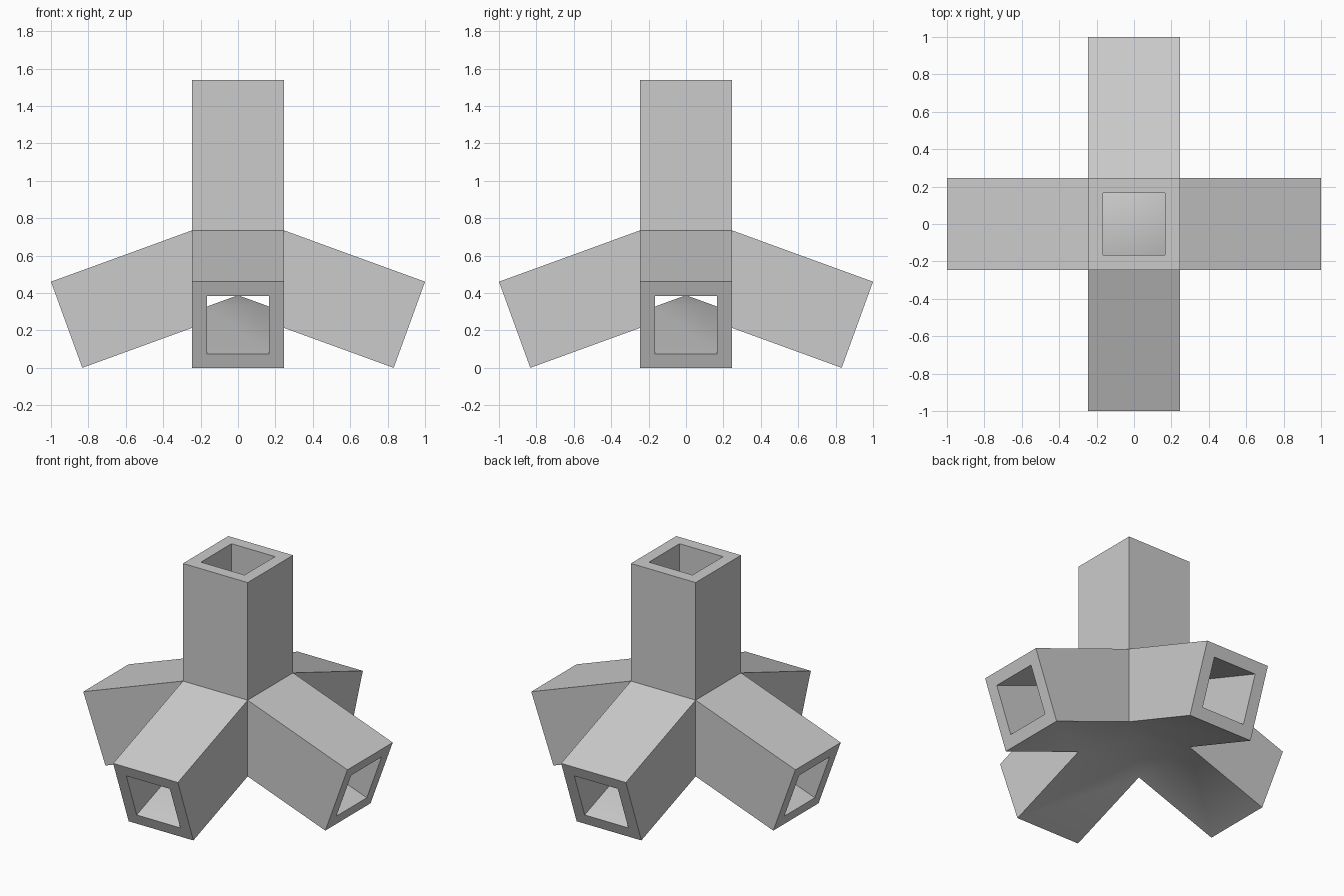
import bpy, bmesh, math
from mathutils import Matrix, Vector

cube = bpy.data.objects.get("Cube")
if cube:
    bpy.data.objects.remove(cube)

TILT = math.radians(20)      # droop of the four arms
SIZE, WALL = 0.49, 0.08      # outer width of a tube and its wall
TIP, TOP = 1.0, 1.54         # reach of the arms, height of the post
SIN, COS, TAN = math.sin(TILT), math.cos(TILT), math.tan(TILT)

metal = bpy.data.materials.new("plain grey")
metal.use_nodes = True
grey = (0.6, 0.6, 0.6, 1)
metal.diffuse_color = grey
metal.node_tree.nodes["Principled BSDF"].inputs["Base Color"].default_value = grey

bm = bmesh.new()


def face(points, turn):
    bm.faces.new([bm.verts.new(turn @ Vector(p)) for p in points])


def quarter(inset, turn):
    """One arm and one post wall, for the outer (0) or inner shell."""
    h = SIZE / 2 - inset
    tip_top = (TIP - inset * SIN, (SIZE - inset) * COS)
    tip_low = (TIP - (SIZE - inset) * SIN, inset * COS)
    root_top = tip_top[1] + (tip_top[0] - h) * TAN
    root_low = tip_low[1] + (tip_low[0] - h) * TAN
    peak = tip_low[1] + tip_low[0] * TAN
    root = [(h, -h, root_low), (h, h, root_low), (h, h, root_top), (h, -h, root_top)]
    tip = [(x, y, z) for (x, z), y in
           ((tip_low, -h), (tip_low, h), (tip_top, h), (tip_top, -h))]
    rim = [(h, -h, TOP), (h, h, TOP)]
    # Four sides of the arm
    for i in range(4):
        j = (i + 1) % 4
        face((root[i], root[j], tip[j], tip[i]), turn)
    # Wall of the post, and the floor wedge at the centre
    face((root[3], root[2], rim[1], rim[0]), turn)
    face((root[0], root[1], (0, 0, peak)), turn)
    return tip, rim


for k in range(4):
    turn = Matrix.Rotation(k * math.pi / 2, 3, "Z")
    tip, rim = quarter(0, turn)
    tip_in, rim_in = quarter(WALL, turn)
    # Flat ends between the shells
    for i in range(4):
        j = (i + 1) % 4
        face((tip[i], tip[j], tip_in[j], tip_in[i]), turn)
    face((rim[0], rim[1], rim_in[1], rim_in[0]), turn)

bmesh.ops.remove_doubles(bm, verts=bm.verts, dist=0.0005)
bmesh.ops.recalc_face_normals(bm, faces=bm.faces)

mesh = bpy.data.meshes.new("tube_connector")
bm.to_mesh(mesh)
bm.free()
mesh.materials.append(metal)
connector = bpy.data.objects.new("tube_connector", mesh)
bpy.context.collection.objects.link(connector)

bpy.ops.object.select_all(action="DESELECT")
connector.select_set(True)
bpy.context.view_layer.objects.active = connector
bpy.ops.object.shade_smooth_by_angle(angle=math.radians(30))
